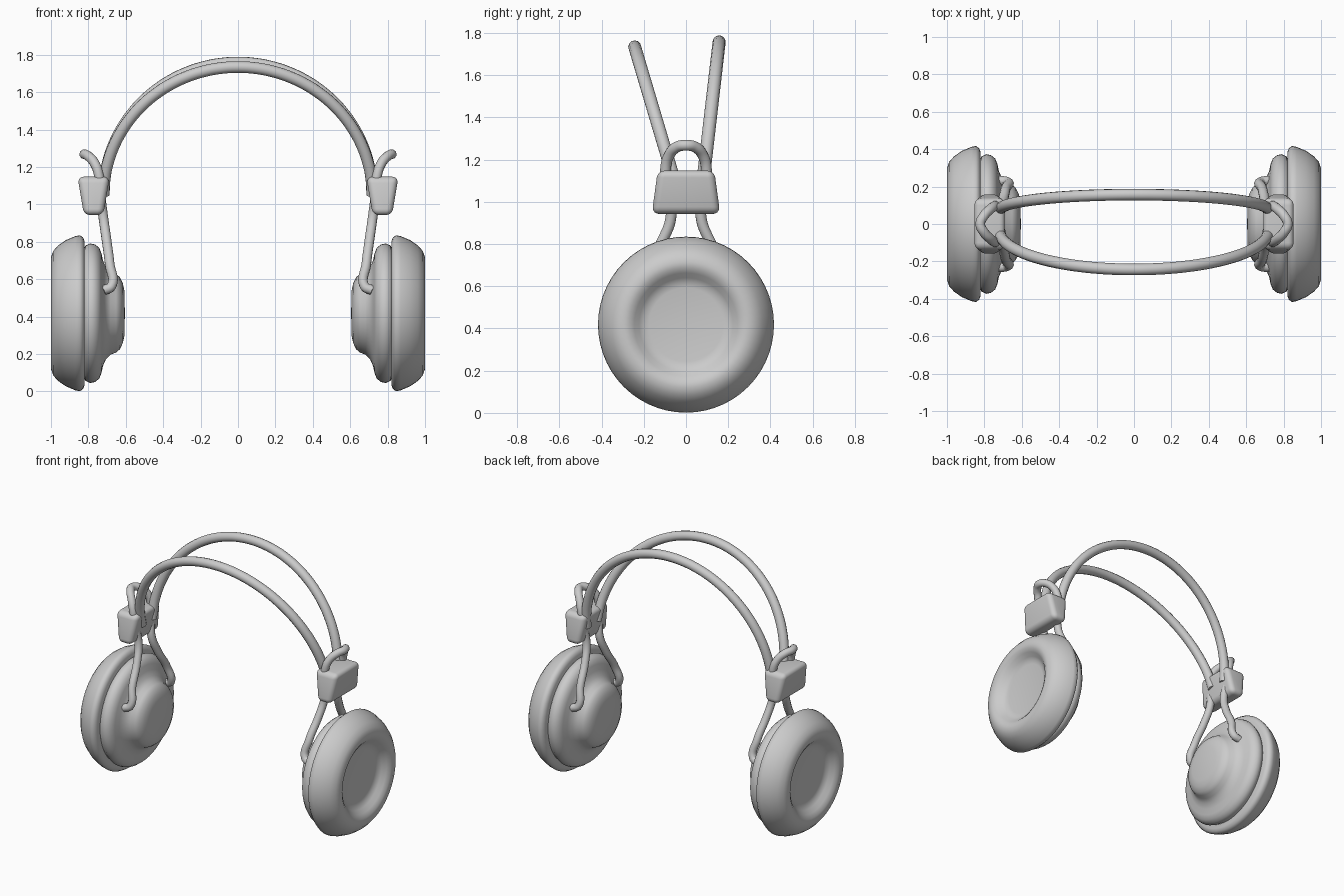
import bpy, bmesh, math
from mathutils import Matrix, Vector

cube = bpy.data.objects.get("Cube")
if cube:
    bpy.data.objects.remove(cube, do_unlink=True)

grey = bpy.data.materials.new("plain_grey")
grey.use_nodes = True
grey.diffuse_color = (0.6, 0.6, 0.6, 1)
grey.node_tree.nodes["Principled BSDF"].inputs["Base Color"].default_value = (0.6, 0.6, 0.6, 1)

EAR_Z = 0.418


def link(name, data):
    obj = bpy.data.objects.new(name, data)
    bpy.context.collection.objects.link(obj)
    data.materials.append(grey)
    return obj


def mesh_object(name, bm):
    bmesh.ops.recalc_face_normals(bm, faces=bm.faces)
    mesh = bpy.data.meshes.new(name)
    bm.to_mesh(mesh)
    bm.free()
    mesh.shade_smooth()
    return link(name, mesh)


def turned(name, profile, side):
    """Spin an (x, radius) profile about the sideways axis of the ear."""
    bm = bmesh.new()
    centre = Vector((0, 0, EAR_Z))
    verts = [bm.verts.new((side * x, 0, EAR_Z + r)) for x, r in profile]
    edges = [bm.edges.new(pair) for pair in zip(verts, verts[1:])]
    bmesh.ops.spin(bm, geom=verts + edges, cent=centre, axis=(1, 0, 0),
                   angle=math.tau, steps=56)
    bmesh.ops.remove_doubles(bm, verts=bm.verts, dist=0.0005)
    return mesh_object(name, bm)


def tube(name, points, radius):
    """Round rod along a smooth path."""
    curve = bpy.data.curves.new(name, "CURVE")
    curve.dimensions = "3D"
    curve.bevel_depth = radius
    curve.bevel_resolution = 4
    curve.resolution_u = 8
    curve.use_fill_caps = True
    spline = curve.splines.new("BEZIER")
    spline.bezier_points.add(len(points) - 1)
    for bp, co in zip(spline.bezier_points, points):
        bp.co = co
        bp.handle_left_type = bp.handle_right_type = "AUTO"
    return link(name, curve)


def slider(name, side):
    """Rounded block: deeper at the foot, thicker at the head."""
    bm = bmesh.new()
    bmesh.ops.create_cube(bm, size=2)
    for v in bm.verts:
        top = v.co.z > 0
        half_x, half_y = (0.086, 0.134) if top else (0.052, 0.162)
        v.co = (side * 0.772 + v.co.x * half_x, v.co.y * half_y, 1.148 if top else 0.943)
    obj = mesh_object(name, bm)
    bevel = obj.modifiers.new("rounding", "BEVEL")
    bevel.width = 0.034
    bevel.segments = 5
    bevel.limit_method = "NONE"
    return obj


cushion = [(0.82, 0), (0.82, 0.385), (0.828, 0.405), (0.845, 0.417), (0.87, 0.412),
           (0.92, 0.391), (0.962, 0.362), (0.988, 0.333), (1.0, 0.298), (0.996, 0.27),
           (0.98, 0.245), (0.957, 0.222), (0.943, 0.2), (0.938, 0.175), (0.938, 0)]
cup = [(0.826, 0), (0.826, 0.34), (0.815, 0.362), (0.79, 0.373), (0.765, 0.368),
       (0.742, 0.35), (0.73, 0.32), (0.722, 0.282), (0.706, 0.246), (0.682, 0.222),
       (0.652, 0.21), (0.632, 0.193), (0.616, 0.16), (0.607, 0.12), (0.605, 0)]

# One half of the bent wire, from the cup to the crown of the loop
wire_half = [(0.72, 0.232, 0.54), (0.677, 0.225, 0.562), (0.686, 0.19, 0.68),
             (0.703, 0.115, 0.81), (0.72, 0.071, 0.93), (0.735, 0.085, 1.05),
             (0.743, 0.097, 1.15), (0.767, 0.08, 1.22), (0.803, 0.043, 1.26)]

for side, word in ((1, "left"), (-1, "right")):
    turned(word + "_ear_cushion", cushion, side)
    turned(word + "_ear_cup", cup, side)
    slider(word + "_slider_block", side)
    front = [(side * x, -y, z) for x, y, z in wire_half]
    back = [(side * x, y, z) for x, y, z in reversed(wire_half)]
    tube(word + "_wire_loop", front + [(side * 0.822, 0, 1.268)] + back, 0.026)

# Two leaning headband rods, each a half ellipse in its own tilted plane
for name, foot_y, crown_y, crown_z in (("front_headband", -0.04, -0.243, 1.734),
                                       ("back_headband", 0.075, 0.157, 1.758)):
    path = []
    for i in range(25):
        a = math.pi * i / 24
        rise = math.sin(a)
        path.append((0.718 * math.cos(a), foot_y + (crown_y - foot_y) * rise,
                     1.05 + (crown_z - 1.05) * rise))
    tube(name, path, 0.031)
